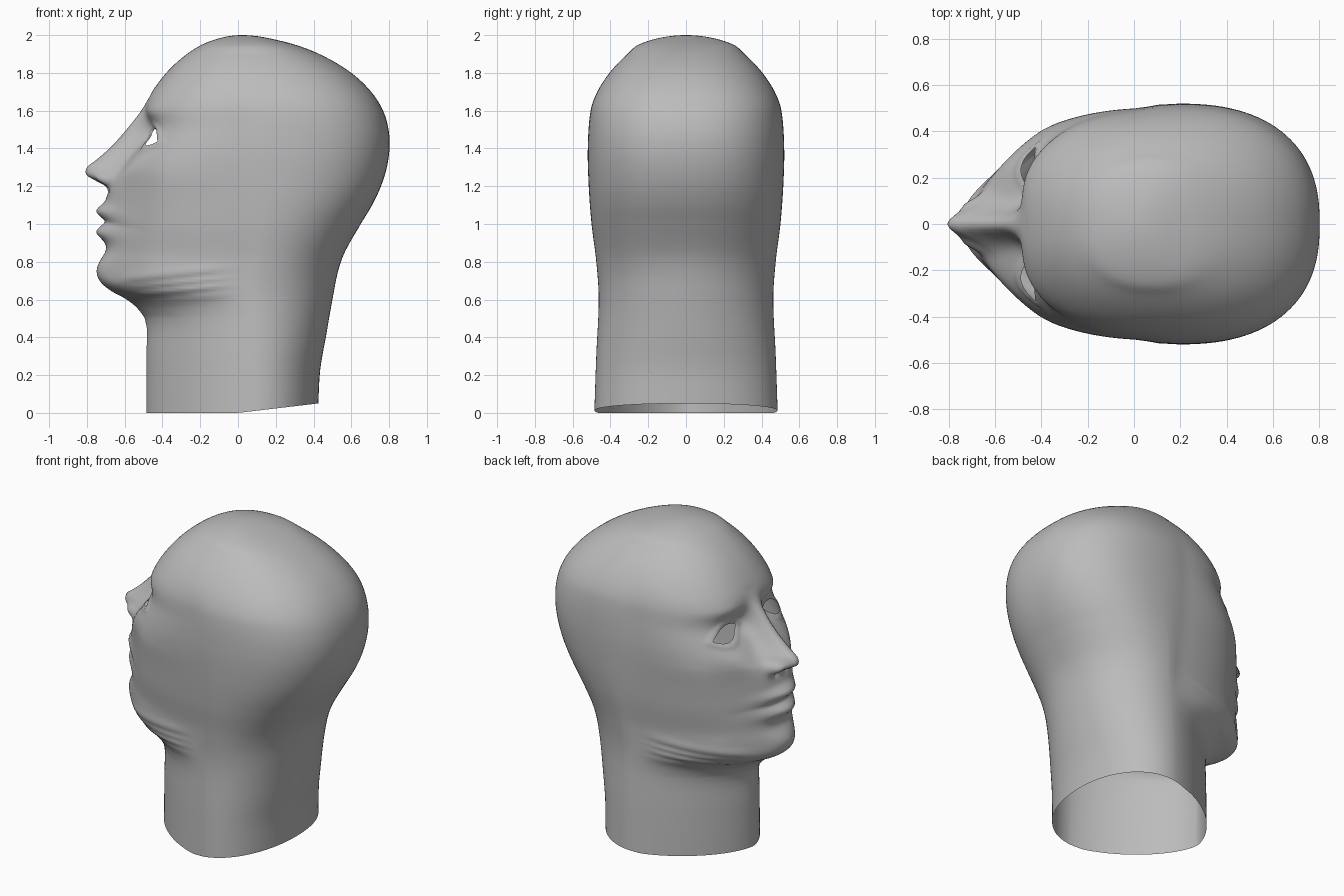
import bpy, bmesh, math

if "Cube" in bpy.data.objects:
    bpy.data.objects.remove(bpy.data.objects["Cube"], do_unlink=True)

TOP = 2.0


def curve(*points):
    """Smooth curve through (height, value) pairs, eased so the crown closes roundly."""
    pts = sorted((math.sqrt(TOP - z), v) for z, v in points)
    last = len(pts) - 1

    def slope(i):
        a, b = pts[max(i - 1, 0)], pts[min(i + 1, last)]
        return (b[1] - a[1]) / (b[0] - a[0])

    def value(z):
        s = math.sqrt(max(TOP - z, 0))
        if s <= pts[0][0]:
            return pts[0][1]
        if s >= pts[-1][0]:
            return pts[-1][1]
        i = max(k for k in range(last) if pts[k][0] <= s)
        (s0, v0), (s1, v1) = pts[i], pts[i + 1]
        d = s1 - s0
        t = (s - s0) / d
        return (v0 * (1 + 2 * t) * (1 - t) ** 2 + slope(i) * d * t * (1 - t) ** 2
                + v1 * t * t * (3 - 2 * t) + slope(i + 1) * d * t * t * (t - 1))
    return value


def bump(v, centre, size):
    return math.exp(-((v - centre) / size) ** 2)


def smoothstep(a, b, v):
    t = min(max((v - a) / (b - a), 0), 1)
    return t * t * (3 - 2 * t)


# Side profile, half width and cross-section roundness by height
front = curve((0, -.485), (.3, -.485), (.48, -.487), (.55, -.53), (.6, -.59), (.65, -.68),
              (.7, -.735), (.76, -.75), (.85, -.715), (.95, -.71), (1.05, -.705),
              (1.17, -.69), (1.25, -.655), (1.3, -.615), (1.4, -.535), (1.5, -.48),
              (1.6, -.487), (1.65, -.48), (1.7, -.455), (1.8, -.38), (1.9, -.27),
              (1.95, -.19), (1.98, -.11), (2, .02))
back = curve((0, .425), (.2, .435), (.4, .465), (.6, .5), (.75, .53), (.85, .565), (1, .65),
             (1.1, .71), (1.2, .757), (1.3, .788), (1.4, .802), (1.5, .797), (1.6, .768),
             (1.7, .705), (1.8, .6), (1.9, .43), (1.95, .3), (1.98, .18), (2, .02))
width = curve((0, .485), (.3, .475), (.6, .462), (.8, .475), (1, .5), (1.2, .515), (1.4, .52),
              (1.6, .505), (1.7, .47), (1.8, .405), (1.9, .31), (1.95, .25), (2, 0))
middle = curve((0, .1), (.6, .1), (.9, .12), (1.2, .18), (1.6, .18), (1.8, .12), (2, .02))
front_round = curve((0, 1.6), (.5, 1.6), (.58, 1.65), (.7, 1.93), (.95, 2.15), (1.15, 2.35),
                    (1.3, 2.7), (1.4, 2.85), (1.5, 2.8), (1.65, 2.5), (1.8, 2.3), (2, 2.2))
back_round = curve((0, 2.1), (.7, 2.1), (.9, 2.25), (1.2, 2.38), (1.5, 2.42), (2, 2.25))
nose = curve((1.15, 0), (1.17, 0), (1.2, .022), (1.23, .09), (1.26, .155), (1.3, .185),
             (1.34, .168), (1.4, .147), (1.5, .112), (1.6, .025), (1.66, 0), (1.7, 0))
nose_width = curve((1.2, .085), (1.3, .078), (1.4, .065), (1.6, .06))

# Almond eye opening: centre y, centre z, half width, half height
EYE_Y, EYE_Z, EYE_W, EYE_H = .235, 1.46, .098, .04


def eye_middle(y):
    return EYE_Z - .25 * (abs(y) - EYE_Y)


def eye_terms(y, z):
    return ((abs(y) - EYE_Y) / EYE_W) ** 2, abs(z - eye_middle(y)) / EYE_H


def face_relief(y, z):
    """How far the face stands out (towards -x) from the plain head."""
    a = abs(y)
    d = nose(z) * bump(y, 0, nose_width(z))
    d += .04 * bump(a, .085, .035) * bump(z, 1.235, .035)              # nostril wings
    d -= .02 * bump(a, .05, .025) * bump(z, 1.195, .02)                # nostrils
    lift = z + .5 * a * a                                              # lips droop at the corners
    d += .048 * bump(a, 0, .14) * bump(lift, 1.07, .038)               # upper lip
    d += .042 * bump(a, 0, .13) * bump(lift, .958, .038)               # lower lip
    d -= .012 * bump(a, 0, .18) * bump(lift, 1.012, .016)              # mouth line
    d -= .012 * bump(a, 0, .12) * bump(z, .87, .04)                    # chin crease
    d -= .032 * bump(a, .17, .1) * bump(z, 1.48, .06)                  # eye socket
    d += .01 * bump(a, .24, .13) * bump(z, 1.6, .04)                   # brow
    d += .01 * bump(a, .28, .1) * bump(z, 1.3, .09)                    # cheekbone
    p, q = eye_terms(y, z)
    d += .01 * bump(p + q, 1.35, .45)                                  # eyelids
    return d


def surface(theta, z):
    c, w = middle(z), width(z)
    co, si = math.cos(theta), math.sin(theta)
    ahead = co > 0
    e = 2 / (front_round(z) if ahead else back_round(z))
    reach = c - front(z) if ahead else back(z) - c
    x = c - math.copysign(abs(co) ** e, co) * reach
    y = math.copysign(abs(si) ** e, si) * w
    if ahead:
        # Face sits slightly inside the skull
        y *= 1 - .032 * smoothstep(.16, 0, x) * smoothstep(.55, .85, z) * smoothstep(1.8, 1.5, z)
        # Cheeks slope diagonally towards the mouth
        over = abs(y) - x - .83
        over = (over + math.sqrt(over * over + .0016)) / 2 * smoothstep(.3, .6, abs(y) - x)
        x += over / 2
        y -= math.copysign(min(over / 2, abs(y) * .5), y)
        # Folds under the jaw
        mask = smoothstep(.02, -.2, x) * smoothstep(.15, .3, abs(y))
        h = z - .1 * (x + .3)
        fold = (.006 * bump(h, .74, .03) - .008 * bump(h, .69, .02)
                + .008 * bump(h, .65, .022) - .006 * bump(h, .605, .025))
        y += math.copysign(fold * mask, y)
        x -= fold * mask * .6
        x -= face_relief(y, z) * smoothstep(0, .25, co)
    # Slanted neck cut, higher at the back
    z += .05 * max(x, 0) / .425 * max(0, 1 - z / .4)
    return x, y, z


def face_point(y, z):
    """Point of the face at a given y and height, found by bisection."""
    low, high = 0, math.pi / 2
    for _ in range(24):
        mid = (low + high) / 2
        if surface(mid, z)[1] < abs(y):
            low = mid
        else:
            high = mid
    return surface(math.copysign(low, y), z)


# Rows are dense over the face, columns crowd towards the nose
COLS = 168
rows = [i * .05 for i in range(10)] + [.5 + i * .0125 for i in range(96)]
rows += [TOP - .3 * (1 - i / 24) ** 2 for i in range(24)]
angles = [t - .6 * math.sin(t) for t in (2 * math.pi * j / COLS - math.pi for j in range(COLS))]

bm = bmesh.new()
grid = [[bm.verts.new(surface(a, z)) for a in angles] for z in rows]
crown = bm.verts.new((.02, 0, TOP))
for lower, upper in zip(grid, grid[1:]):
    for j in range(COLS):
        k = (j + 1) % COLS
        bm.faces.new((lower[j], upper[j], upper[k], lower[k]))
for j in range(COLS):
    bm.faces.new((grid[-1][j], crown, grid[-1][(j + 1) % COLS]))

# Cut the eye openings and pull their rims onto the almond outline
holes = []
for f in bm.faces:
    m = f.calc_center_median()
    if m.x < -.2 and sum(eye_terms(m.y, m.z)) < 1:
        holes.append(f)
bmesh.ops.delete(bm, geom=holes, context='FACES')
for v in bm.verts:
    if v.is_boundary and v.co.z > 1:
        p, q = eye_terms(v.co.y, v.co.z)
        s = (-q + math.sqrt(q * q + 4 * p)) / (2 * p) if p > 1e-6 else 1 / q
        cy = math.copysign(EYE_Y, v.co.y)
        y = cy + (v.co.y - cy) * s
        v.co = face_point(y, eye_middle(y) + (v.co.z - eye_middle(v.co.y)) * s)

mesh = bpy.data.meshes.new("head")
bm.to_mesh(mesh)
bm.free()
head = bpy.data.objects.new("head", mesh)
bpy.context.collection.objects.link(head)

# Single plain grey
grey = bpy.data.materials.new("plain grey")
grey.use_nodes = True
grey.diffuse_color = (.5, .5, .5, 1)
grey.node_tree.nodes["Principled BSDF"].inputs["Base Color"].default_value = (.5, .5, .5, 1)
mesh.materials.append(grey)

bpy.context.view_layer.objects.active = head
head.select_set(True)
bpy.ops.object.shade_smooth_by_angle(angle=math.radians(85))
